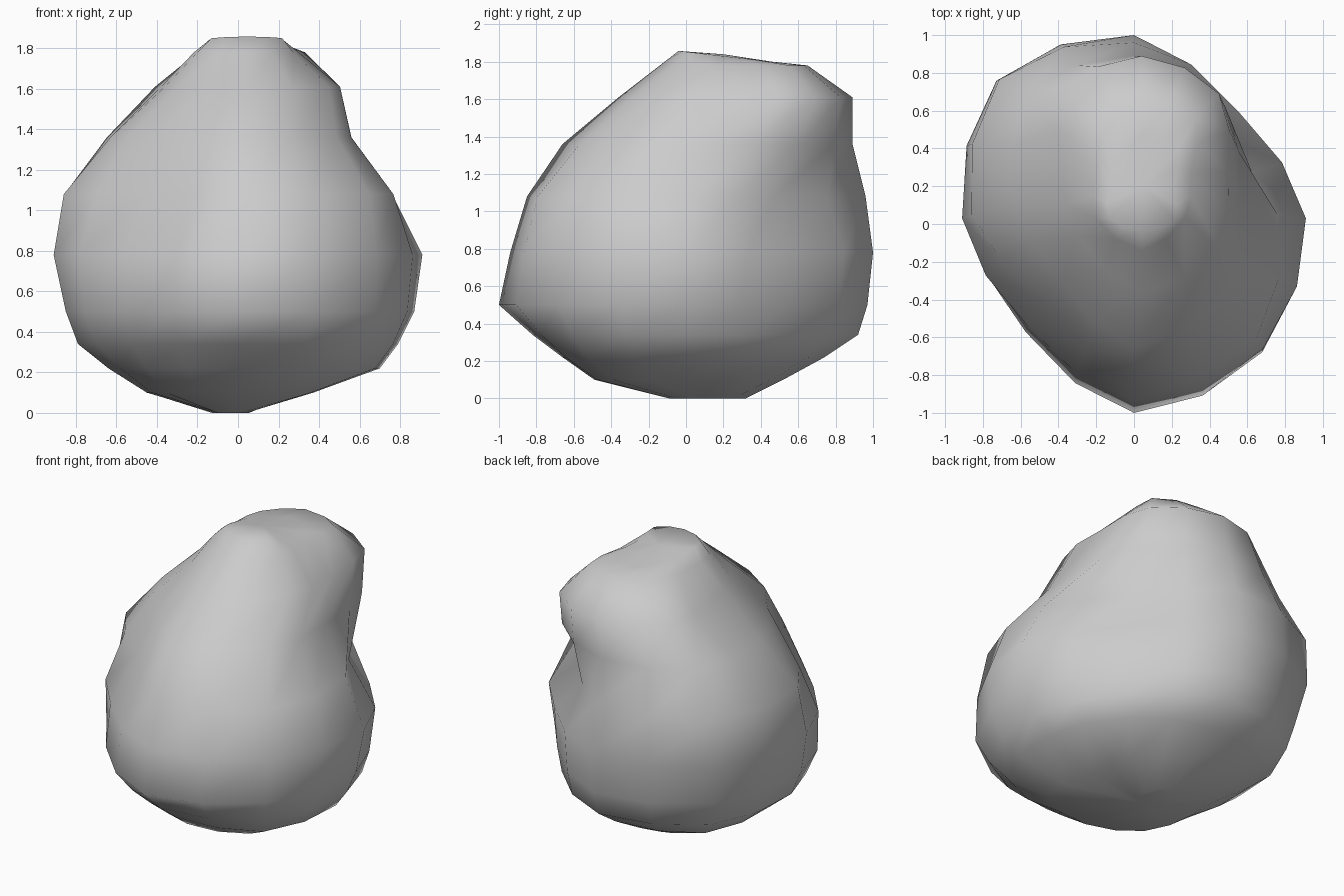
import bpy, bmesh, math
from mathutils import Vector

if "Cube" in bpy.data.objects:
    bpy.data.objects.remove(bpy.data.objects["Cube"])

# Cross-sections: z, centre x, centre y, then radii at E NE N NW W SW S SE
RINGS = [
    (0.00, -0.03, 0.08, (.06, .12, .24, .14, .06, .10, .17, .10)),
    (0.10, -0.03, 0.00, (.36, .45, .52, .50, .42, .46, .49, .55)),
    (0.22, 0.00, 0.03, (.70, .66, .71, .76, .64, .64, .69, .79)),
    (0.34, 0.00, 0.02, (.79, .75, .90, .91, .79, .74, .84, .89)),
    (0.50, 0.00, 0.00, (.87, .79, .97, .97, .85, .81, 1.0, .96)),
    (0.78, 0.00, 0.03, (.91, .79, .97, 1.03, .91, .80, .97, .97)),
    (1.08, 0.00, 0.05, (.76, .60, .91, 1.01, .86, .65, .90, .92)),
    (1.36, 0.00, 0.12, (.56, .69, .77, .80, .63, .57, .78, .69)),
    (1.61, 0.04, 0.28, (.46, .58, .61, .59, .42, .48, .64, .58)),
    (1.78, 0.04, 0.27, (.26, .40, .38, .29, .24, .34, .41, .33)),
    (1.83, 0.04, 0.20, (.17, .27, .27, .18, .17, .24, .24, .25)),
]
TOP_TILT = 0.116  # crown slopes down toward the back


def section(z, cx, cy, radii, tilt=0.0):
    """Closed section through the 8 radii, with one rounded point between each."""
    pts = [Vector((cx + r * math.cos(i * math.pi / 4),
                   cy + r * math.sin(i * math.pi / 4), 0))
           for i, r in enumerate(radii)]
    out = []
    for i in range(8):
        a, b, c, d = (pts[(i + k) % 8] for k in (-1, 0, 1, 2))
        out += [b, (b + c) * 0.5625 - (a + d) * 0.0625]
    return [Vector((p.x, p.y, z - tilt * (p.y - cy))) for p in out]


# Boulder body: loft of the sections, closed by fans at both ends
bm = bmesh.new()
loops = []
for k, (z, cx, cy, radii) in enumerate(RINGS):
    tilt = TOP_TILT if k == len(RINGS) - 1 else 0.0
    loops.append([bm.verts.new(p) for p in section(z, cx, cy, radii, tilt)])
n = len(loops[0])
for lo, hi in zip(loops, loops[1:]):
    for i in range(n):
        j = (i + 1) % n
        bm.faces.new((lo[i], lo[j], hi[j], hi[i]))
for loop, rise in ((loops[0], 0.0), (loops[-1], 0.01)):
    centre = sum((v.co for v in loop), Vector()) / n
    tip = bm.verts.new(centre + Vector((0, 0, rise)))
    for i in range(n):
        bm.faces.new((loop[i], loop[(i + 1) % n], tip))
bmesh.ops.recalc_face_normals(bm, faces=bm.faces)
for f in bm.faces:
    f.smooth = True

mesh = bpy.data.meshes.new("boulder")
bm.to_mesh(mesh)
bm.free()
obj = bpy.data.objects.new("boulder", mesh)
bpy.context.collection.objects.link(obj)
